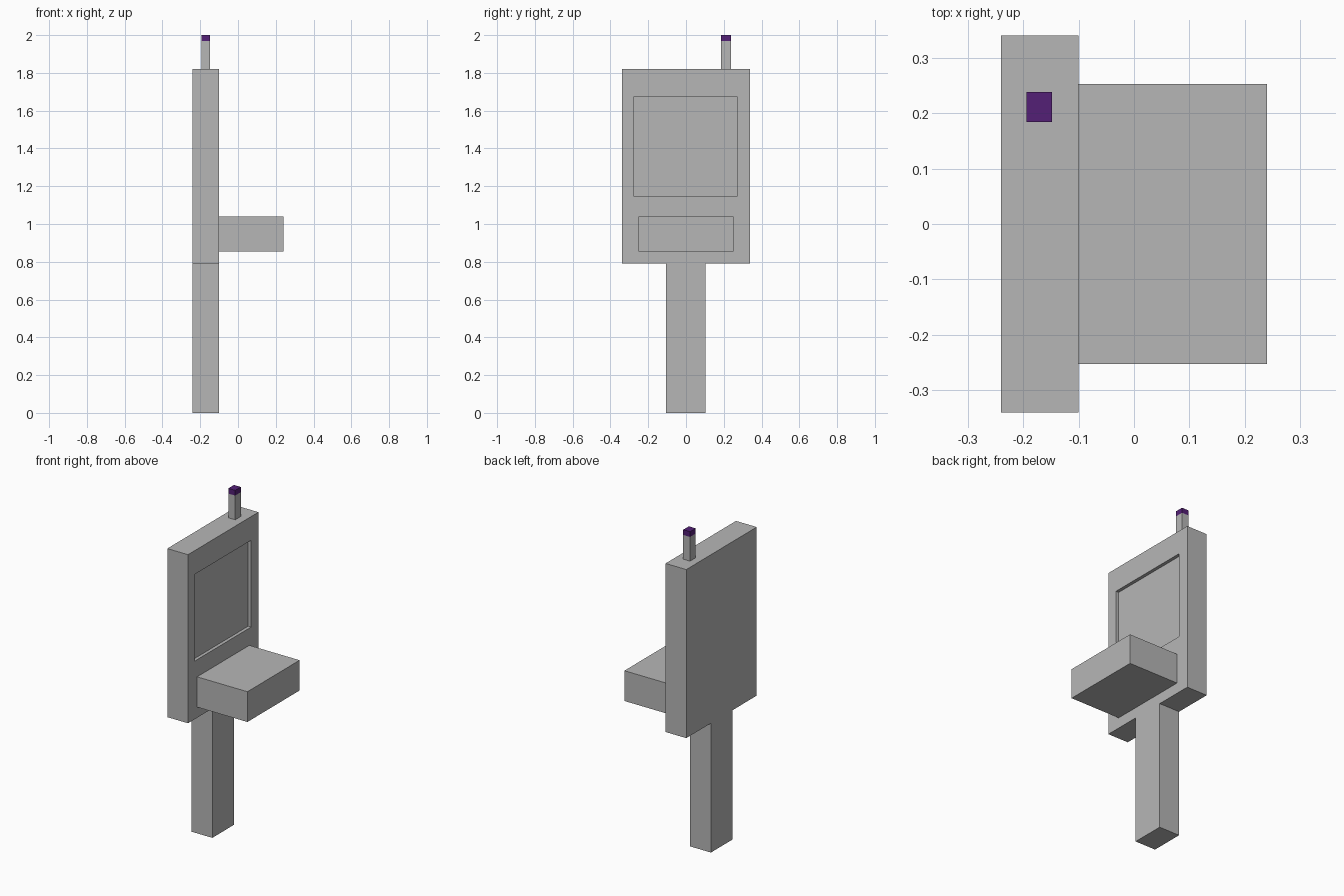
import bpy
import bmesh

cube = bpy.data.objects.get("Cube")
if cube:
    bpy.data.objects.remove(cube, do_unlink=True)


def material(name, rgb):
    mat = bpy.data.materials.new(name)
    mat.use_nodes = True
    mat.diffuse_color = (*rgb, 1)
    mat.node_tree.nodes["Principled BSDF"].inputs["Base Color"].default_value = (*rgb, 1)
    return mat


grey = material("grey", (0.47, 0.47, 0.47))
purple = material("purple", (0.087, 0.014, 0.18))


def box(name, x, y, z, mat, recess=None):
    """Box from (min, max) ranges; recess = (y range, z range, depth) sunk into its +x face."""
    bm = bmesh.new()
    bmesh.ops.create_cube(bm, size=1)
    for v in bm.verts:
        v.co = [r[0] if c < 0 else r[1] for c, r in zip(v.co, (x, y, z))]
    if recess:
        ry, rz, depth = recess
        bm.normal_update()
        face = max(bm.faces, key=lambda f: f.normal.x)
        bmesh.ops.inset_individual(bm, faces=[face], thickness=0.05)
        center = face.calc_center_median()
        for v in face.verts:
            v.co.y = ry[v.co.y > center.y]
            v.co.z = rz[v.co.z > center.z]
        # sink the screen behind its frame
        screen = bmesh.ops.extrude_discrete_faces(bm, faces=[face])["faces"][0]
        for v in screen.verts:
            v.co.x -= depth
    bmesh.ops.recalc_face_normals(bm, faces=bm.faces)
    mesh = bpy.data.meshes.new(name)
    bm.to_mesh(mesh)
    bm.free()
    mesh.materials.append(mat)
    obj = bpy.data.objects.new(name, mesh)
    bpy.context.collection.objects.link(obj)
    return obj


# Post and cabinet share the same thickness
body_x = (-0.24, -0.10)
box("post", body_x, (-0.105, 0.102), (0, 0.79), grey)
box("cabinet", body_x, (-0.34, 0.34), (0.79, 1.82), grey,
    recess=((-0.275, 0.27), (1.145, 1.675), 0.02))

# Shelf below the screen
box("shelf", (-0.10, 0.24), (-0.252, 0.252), (0.855, 1.04), grey)

# Antenna with coloured tip
antenna_x, antenna_y = (-0.194, -0.148), (0.184, 0.238)
box("antenna", antenna_x, antenna_y, (1.82, 1.968), grey)
box("antenna_tip", antenna_x, antenna_y, (1.968, 2.0), purple)
